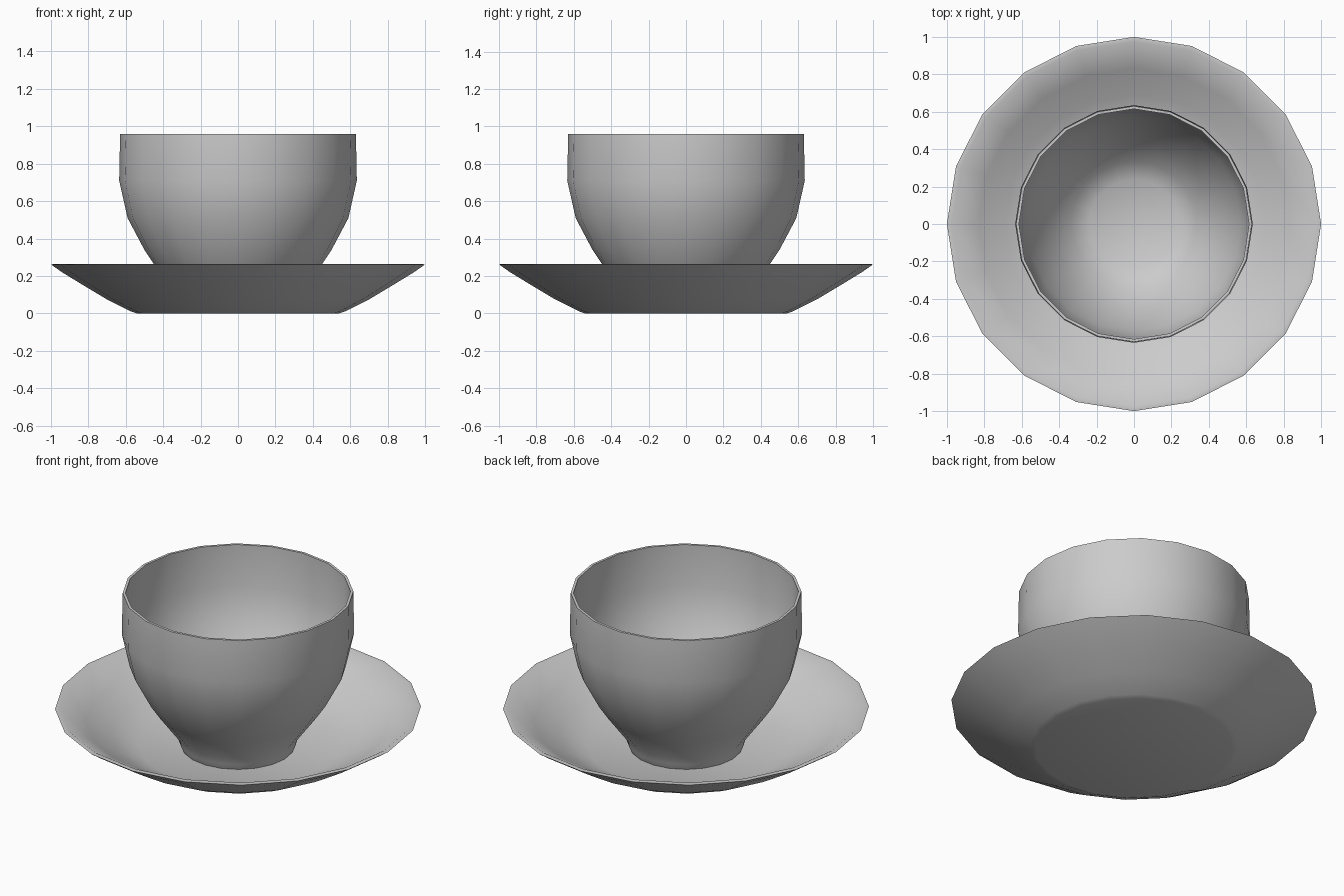
import bpy, bmesh
from math import cos, sin, tau, radians

if "Cube" in bpy.data.objects:
    bpy.data.objects.remove(bpy.data.objects["Cube"])

SIDES = 20


def lathe(name, profile):
    """Revolve (radius, height) points round z; profile starts and ends on the axis."""
    bm = bmesh.new()
    rings = []
    for r, z in profile:
        if r == 0:
            rings.append([bm.verts.new((0, 0, z))] * SIDES)
        else:
            rings.append([bm.verts.new((r * cos(tau * i / SIDES), r * sin(tau * i / SIDES), z))
                          for i in range(SIDES)])
    for a, b in zip(rings, rings[1:]):
        for i in range(SIDES):
            j = (i + 1) % SIDES
            corners = list(dict.fromkeys((a[i], a[j], b[j], b[i])))
            bm.faces.new(corners)
    bmesh.ops.recalc_face_normals(bm, faces=bm.faces)
    mesh = bpy.data.meshes.new(name)
    bm.to_mesh(mesh)
    bm.free()
    obj = bpy.data.objects.new(name, mesh)
    bpy.context.collection.objects.link(obj)
    bpy.ops.object.select_all(action='DESELECT')
    obj.select_set(True)
    bpy.context.view_layer.objects.active = obj
    bpy.ops.object.shade_smooth_by_angle(angle=radians(65))
    return obj


# Saucer: flat base, curved flank, thin rim, shallow dish
lathe("saucer", [
    (0, 0), (0.54, 0), (0.57, 0.01), (0.70, 0.075), (0.85, 0.165), (0.94, 0.22),
    (1.0, 0.262), (0.975, 0.265),
    (0.83, 0.18), (0.69, 0.1), (0.54, 0.035), (0, 0.03)])

# Cup: small foot, rounded bowl, thin rim, hollow inside
lathe("cup", [
    (0, 0.035), (0.31, 0.035), (0.325, 0.07), (0.335, 0.11), (0.45, 0.265), (0.50, 0.34),
    (0.59, 0.51), (0.635, 0.71), (0.63, 0.96), (0.615, 0.96),
    (0.617, 0.71), (0.572, 0.515), (0.485, 0.35), (0.435, 0.275),
    (0.335, 0.15), (0.24, 0.1), (0, 0.09)])
